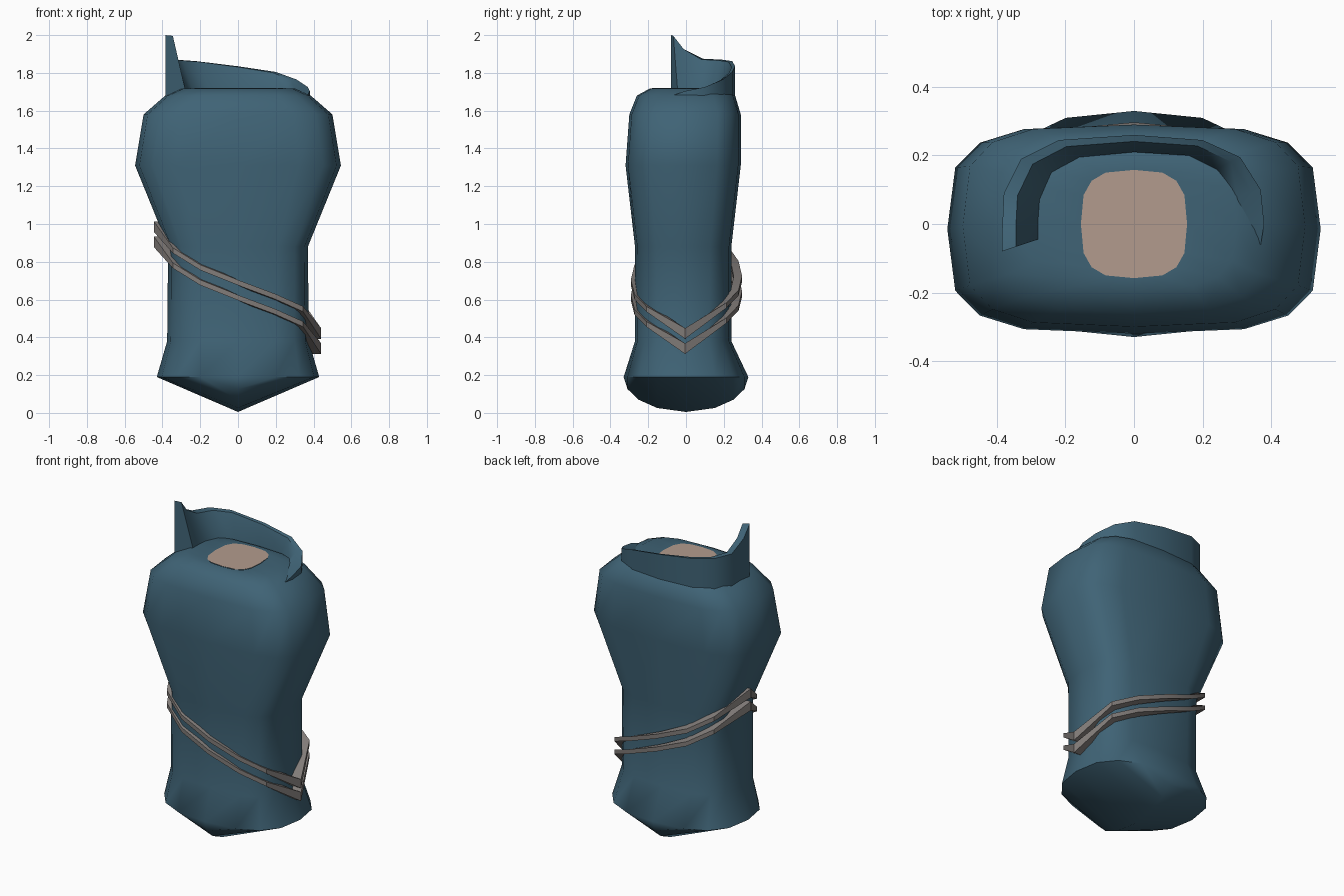
import bpy, bmesh, math

cube = bpy.data.objects.get("Cube")
if cube:
    bpy.data.objects.remove(cube)


def material(name, colour):
    m = bpy.data.materials.new(name)
    m.use_nodes = True
    m.diffuse_color = (*colour, 1)
    m.node_tree.nodes["Principled BSDF"].inputs["Base Color"].default_value = (*colour, 1)
    return m


teal = material("teal cloth", (0.05, 0.125, 0.18))
skin = material("skin", (0.45, 0.33, 0.27))
grey = material("grey cord", (0.22, 0.20, 0.19))
SIDES = 16


def ring(rx, ry, z, power, cy=0.0):
    """Rounded-box outline; a lower power is squarer."""
    points = []
    for i in range(SIDES):
        a = math.tau * i / SIDES
        c, s = math.cos(a), math.sin(a)
        points.append((math.copysign(abs(c) ** power, c) * rx,
                       math.copysign(abs(s) ** power, s) * ry + cy, z))
    return points


def loft(bm, rows, closed=True):
    """Skin a list of equal-length point rows with quads."""
    grid = [[bm.verts.new(p) for p in row] for row in rows]
    for low, high in zip(grid, grid[1:]):
        n = len(low)
        for i in range(n if closed else n - 1):
            j = (i + 1) % n
            bm.faces.new((low[i], low[j], high[j], high[i]))
    return grid


def finish(name, bm, mat, angle=40):
    bmesh.ops.remove_doubles(bm, verts=bm.verts, dist=0.0005)
    bmesh.ops.recalc_face_normals(bm, faces=bm.faces)
    mesh = bpy.data.meshes.new(name)
    bm.to_mesh(mesh)
    bm.free()
    mesh.materials.append(mat)
    obj = bpy.data.objects.new(name, mesh)
    bpy.context.collection.objects.link(obj)
    bpy.ops.object.select_all(action="DESELECT")
    obj.select_set(True)
    bpy.context.view_layer.objects.active = obj
    bpy.ops.object.shade_smooth_by_angle(angle=math.radians(angle))
    return obj


# Body: wedge-shaped base, narrow waist, broad shoulders
base_rx, base_ry, base_z = 0.43, 0.33, 0.19
rim = ring(base_rx, base_ry, base_z, 0.8)
keel = [(0, y, base_z - 0.185 * math.sqrt(max(0, 1 - (y / base_ry) ** 2)))
        for x, y, z in rim]
profile = [
    # rx, ry, z, power, y centre
    (0.375, 0.255, 0.38, 0.65, -0.015),
    (0.37, 0.255, 0.88, 0.6, -0.015),
    (0.545, 0.305, 1.31, 0.55, -0.015),
    (0.5, 0.295, 1.58, 0.55, -0.005),
    (0.385, 0.26, 1.68, 0.6, 0),
    (0.3, 0.19, 1.718, 0.6, 0),
    (0.155, 0.158, 1.72, 0.65, 0),
]
bm = bmesh.new()
loft(bm, [keel, rim] + [ring(*p) for p in profile])
finish("body", bm, teal, 50)

# Flat neck disc in the opening
bm = bmesh.new()
bm.faces.new([bm.verts.new(p) for p in ring(0.155, 0.158, 1.722, 0.65)])
finish("neck_disc", bm, skin)

# Collar: open wall around the back, tall at one end and sinking at the other
stations = [
    # outer x, outer y, top z, inner foot x, inner foot y
    (-0.385, -0.08, 2.0, -0.28, -0.045),
    (-0.385, -0.02, 1.93, -0.28, 0.0),
    (-0.38, 0.09, 1.875, -0.275, 0.07),
    (-0.33, 0.19, 1.87, -0.24, 0.15),
    (-0.22, 0.245, 1.862, -0.16, 0.195),
    (0, 0.26, 1.835, 0, 0.21),
    (0.2, 0.245, 1.805, 0.16, 0.2),
    (0.31, 0.195, 1.765, 0.24, 0.16),
    (0.37, 0.1, 1.725, 0.3, 0.08),
    (0.38, 0.0, 1.705, 0.32, 0.0),
    (0.37, -0.06, 1.685, 0.33, -0.05),
]
rows = []
for ox, oy, top, ix, iy in stations:
    tx, ty = ox + (ix - ox) * 0.38, oy + (iy - oy) * 0.38
    rows.append([(ox, oy, 1.64), (ox, oy, top), (tx, ty, top - 0.004),
                 (ix, iy, min(1.715, top - 0.008)), (ix, iy, 1.64)])
bm = bmesh.new()
grid = loft(bm, rows)
for end in (grid[0], grid[-1]):
    bm.faces.new(end)
finish("collar", bm, teal)

# Two slanted cords with pointed ends
slant = [
    # x, half depth, height
    (0.44, 0, 0.42), (0.345, 0.205, 0.55), (0.2, 0.268, 0.615), (0, 0.287, 0.69),
    (-0.2, 0.268, 0.77), (-0.345, 0.205, 0.86), (-0.445, 0, 0.985),
]
path = [(x, -y - 0.005, z) for x, y, z in slant]
path += [(x, y + 0.01, z + 0.02) for x, y, z in slant[-2:0:-1]]
for name, drop in (("upper_cord", 0), ("lower_cord", 0.08)):
    rows = []
    for x, y, z in path:
        half = 0.014 + 0.014 * (abs(x) > 0.4)
        z -= drop
        rows.append([(x, y, z - half), (x, y, z + half),
                     (x * 0.85, y * 0.85, z + half), (x * 0.85, y * 0.85, z - half)])
    bm = bmesh.new()
    loft(bm, rows + rows[:1])
    finish(name, bm, grey, 30)
